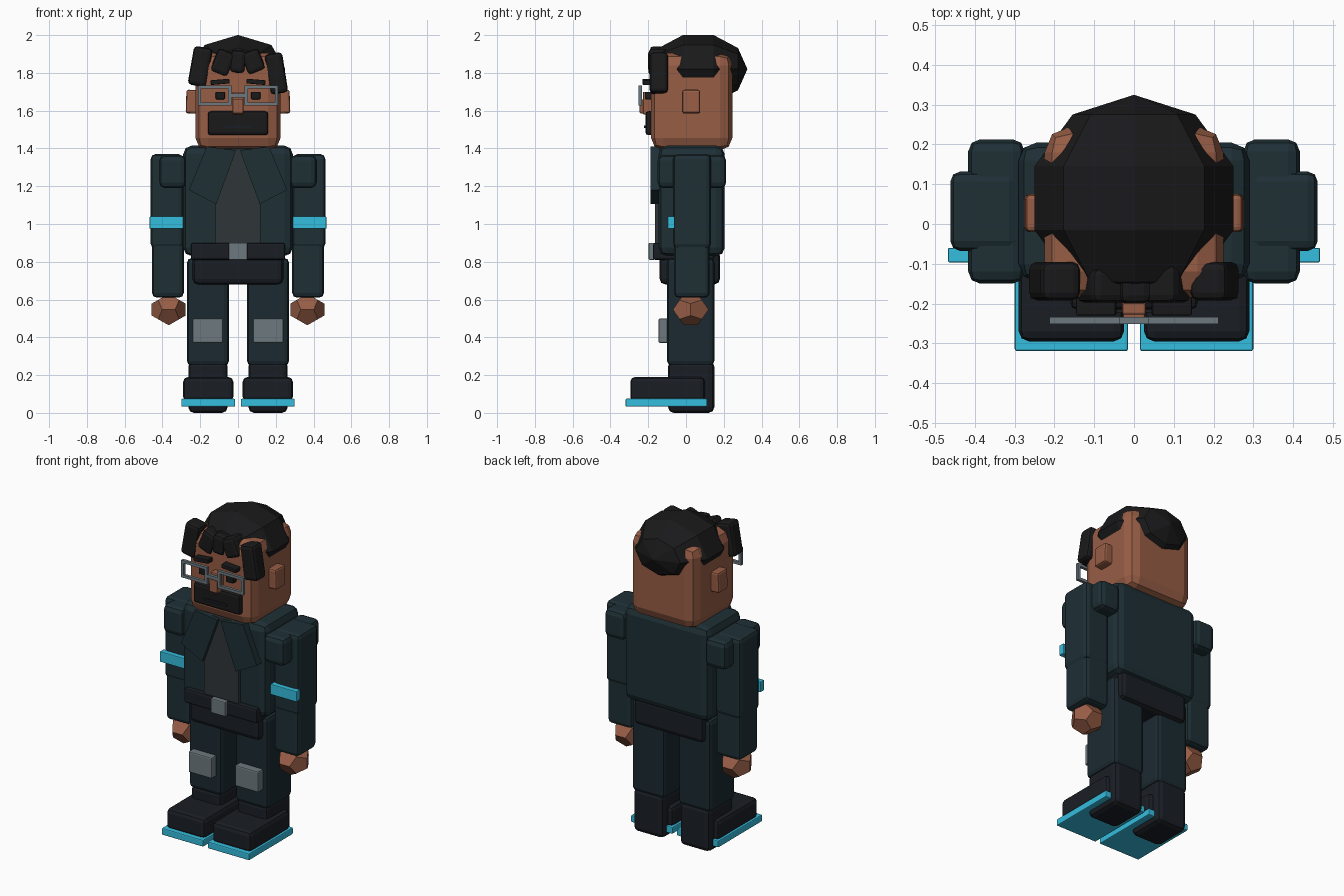
import bpy, bmesh, math
from mathutils import Matrix, Vector

if "Cube" in bpy.data.objects:
    bpy.data.objects.remove(bpy.data.objects["Cube"])


def material(name, rgb):
    m = bpy.data.materials.new(name)
    m.diffuse_color = (*rgb, 1)
    m.use_nodes = True
    m.node_tree.nodes["Principled BSDF"].inputs["Base Color"].default_value = m.diffuse_color
    return m


JACKET = material("jacket", (0.013, 0.029, 0.036))
TROUSER = material("trousers", (0.011, 0.023, 0.030))
SHIRT = material("shirt", (0.028, 0.036, 0.040))
DARK = material("dark_leather", (0.010, 0.013, 0.018))
HAIR = material("hair", (0.010, 0.010, 0.011))
SKIN = material("skin", (0.31, 0.11, 0.06))
CYAN = material("cyan_trim", (0.035, 0.51, 0.73))
GREY = material("grey_pad", (0.15, 0.19, 0.21))


def finish(name, bm, mat):
    bmesh.ops.recalc_face_normals(bm, faces=bm.faces)
    me = bpy.data.meshes.new(name)
    bm.to_mesh(me)
    bm.free()
    me.materials.append(mat)
    ob = bpy.data.objects.new(name, me)
    bpy.context.collection.objects.link(ob)
    return ob


def box(name, x, y, z, mat, bevel=0.0, tilt=0.0, segs=2, lean=0.0):
    """Bevelled block from (min, max) ranges; tilt turns it about y, lean about x."""
    bm = bmesh.new()
    bmesh.ops.create_cube(bm, size=1)
    dims = [r[1] - r[0] for r in (x, y, z)]
    bmesh.ops.scale(bm, vec=dims, verts=bm.verts)
    if bevel:
        bmesh.ops.bevel(bm, geom=bm.edges[:], offset=bevel, segments=segs,
                        profile=0.5, affect='EDGES')
    rot = (Matrix.Rotation(math.radians(tilt), 4, 'Y')
           @ Matrix.Rotation(math.radians(lean), 4, 'X'))
    mid = Vector([(r[0] + r[1]) / 2 for r in (x, y, z)])
    bm.transform(Matrix.Translation(mid) @ rot)
    return finish(name, bm, mat)


def pair(name, x, y, z, mat, bevel=0.0, tilt=0.0):
    """The same block on both sides of x = 0."""
    box("right_" + name, x, y, z, mat, bevel, tilt)
    box("left_" + name, (-x[1], -x[0]), y, z, mat, bevel, -tilt)


def plate(name, pts, y0, y1, mat):
    """Outline in x/z pushed through from y0 to y1."""
    bm = bmesh.new()
    f = bm.faces.new([bm.verts.new((px, y0, pz)) for px, pz in pts])
    ext = bmesh.ops.extrude_face_region(bm, geom=[f])
    vs = [v for v in ext["geom"] if isinstance(v, bmesh.types.BMVert)]
    bmesh.ops.translate(bm, vec=(0, y1 - y0, 0), verts=vs)
    return finish(name, bm, mat)


def dodecahedron(name, centre, scale, mat):
    p = (1 + 5 ** 0.5) / 2
    pts = [(a, b, c) for a in (-1, 1) for b in (-1, 1) for c in (-1, 1)]
    for a in (-1 / p, 1 / p):
        for b in (-p, p):
            pts += [(0, a, b), (a, b, 0), (b, 0, a)]
    bm = bmesh.new()
    for q in pts:
        bm.verts.new([centre[i] + q[i] / p * scale[i] for i in range(3)])
    bmesh.ops.convex_hull(bm, input=bm.verts[:])
    bmesh.ops.dissolve_limit(bm, angle_limit=0.05, verts=bm.verts[:], edges=bm.edges[:])
    return finish(name, bm, mat)


# Legs, boots and soles
pair("leg", (0.048, 0.27), (-0.10, 0.15), (0.25, 0.82), TROUSER, 0.025)
pair("boot_shaft", (0.055, 0.263), (-0.095, 0.15), (0.0, 0.275), DARK, 0.03)
pair("boot_foot", (0.025, 0.29), (-0.295, 0.10), (0.06, 0.19), DARK, 0.025)
pair("sole", (0.015, 0.30), (-0.32, 0.112), (0.033, 0.075), CYAN, 0.006)
pair("knee_pad", (0.08, 0.24), (-0.145, -0.09), (0.37, 0.50), GREY, 0.008)

# Hips, belt and buckle
box("hips", (-0.24, 0.24), (-0.14, 0.18), (0.68, 0.86), DARK, 0.03)
box("belt", (-0.25, 0.25), (-0.175, 0.15), (0.81, 0.90), DARK, 0.012)
box("buckle", (-0.05, 0.05), (-0.198, -0.165), (0.81, 0.90), GREY, 0.006)

# Torso, shirt front and lapels
box("torso", (-0.29, 0.29), (-0.145, 0.205), (0.83, 1.415), JACKET, 0.045)
box("shirt_front", (-0.12, 0.12), (-0.165, -0.12), (0.85, 1.40), SHIRT, 0.006)
for side, s in (("right", 1), ("left", -1)):
    lapel = [(0.01, 1.39), (0.165, 1.41), (0.26, 1.18), (0.115, 1.105)]
    plate(side + "_lapel", [(s * a, b) for a, b in lapel], -0.187, -0.14, JACKET)

# Arms, shoulders, bands and hands
pair("upper_arm", (0.29, 0.462), (-0.068, 0.132), (0.87, 1.37), JACKET, 0.025)
pair("forearm", (0.287, 0.455), (-0.063, 0.125), (0.61, 0.92), JACKET, 0.025)
pair("shoulder_pad", (0.275, 0.417), (-0.15, 0.213), (1.19, 1.365), JACKET, 0.03)
pair("arm_band", (0.29, 0.468), (-0.097, -0.06), (0.975, 1.04), CYAN, 0.004)
for side, s in (("right", 1), ("left", -1)):
    dodecahedron(side + "_hand", (s * 0.367, 0.025, 0.547), (0.09, 0.095, 0.083), SKIN)

# Head and ears
box("head", (-0.225, 0.225), (-0.185, 0.245), (1.39, 1.905), SKIN, 0.065)
pair("ear", (0.20, 0.275), (-0.02, 0.075), (1.585, 1.71), SKIN, 0.012, -2)

# Face
pair("eye", (0.07, 0.118), (-0.218, -0.175), (1.66, 1.70), HAIR, 0.004)
pair("eyebrow", (0.045, 0.145), (-0.23, -0.18), (1.74, 1.765), HAIR, 0.004, 5)
box("nose", (-0.03, 0.03), (-0.228, -0.17), (1.58, 1.70), SKIN, 0.006)
box("nose_tip", (-0.028, 0.028), (-0.245, -0.19), (1.585, 1.66), SKIN, 0.006)
box("beard", (-0.16, 0.16), (-0.215, -0.16), (1.47, 1.597), HAIR, 0.016)
box("mouth", (-0.075, 0.075), (-0.222, -0.20), (1.508, 1.522), DARK)

# Glasses
gy = (-0.252, -0.234)
pair("rim_top", (0.035, 0.213), gy, (1.717, 1.734), GREY)
pair("rim_bottom", (0.035, 0.213), gy, (1.627, 1.644), GREY)
pair("rim_inner", (0.035, 0.052), gy, (1.644, 1.717), GREY)
pair("rim_outer", (0.196, 0.213), gy, (1.644, 1.717), GREY)
box("glasses_bridge", (-0.05, 0.05), gy, (1.67, 1.69), GREY)

# Hair cap: low sphere with its poles along y
bm = bmesh.new()
bmesh.ops.create_uvsphere(bm, u_segments=8, v_segments=5, radius=1)
bm.transform(Matrix.Translation((0, 0.065, 1.82))
             @ Matrix.Diagonal((0.263, 0.26, 0.19, 1))
             @ Matrix.Rotation(math.pi / 2, 4, 'X'))
finish("hair_cap", bm, HAIR)

# Front locks
box("left_side_lock", (-0.25, -0.15), (-0.192, -0.095), (1.73, 1.937), HAIR, 0.02, 10)
box("right_side_lock", (0.155, 0.25), (-0.192, -0.095), (1.69, 1.905), HAIR, 0.02, -9)
box("left_front_lock", (-0.13, -0.03), (-0.198, -0.11), (1.79, 1.92), HAIR, 0.02, 22)
box("right_front_lock", (0.03, 0.13), (-0.198, -0.10), (1.80, 1.92), HAIR, 0.02, -22)
box("middle_lock", (-0.04, 0.04), (-0.20, -0.12), (1.80, 1.92), HAIR, 0.02, 5)
